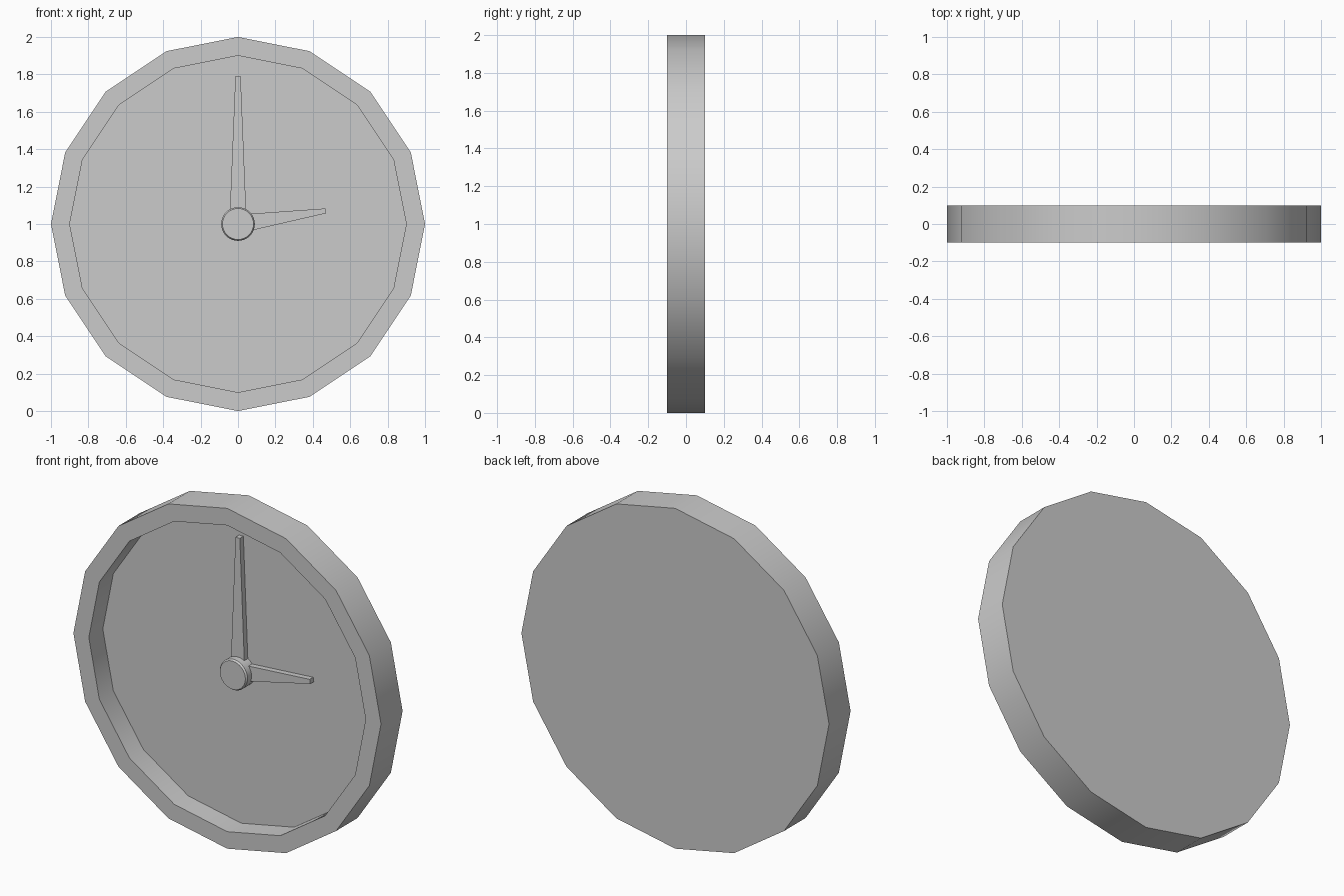
import bpy, math

if "Cube" in bpy.data.objects:
    bpy.data.objects.remove(bpy.data.objects["Cube"])


def make(name, verts, faces, smooth=True):
    mesh = bpy.data.meshes.new(name)
    mesh.from_pydata(verts, [], faces)
    mesh.update()
    obj = bpy.data.objects.new(name, mesh)
    bpy.context.collection.objects.link(obj)
    bpy.ops.object.select_all(action='DESELECT')
    obj.select_set(True)
    bpy.context.view_layer.objects.active = obj
    # consistent outward normals
    bpy.ops.object.mode_set(mode='EDIT')
    bpy.ops.mesh.select_all(action='SELECT')
    bpy.ops.mesh.normals_make_consistent(inside=False)
    bpy.ops.object.mode_set(mode='OBJECT')
    if smooth:
        bpy.ops.object.shade_smooth_by_angle(angle=math.radians(30))
    return obj


def turned(name, profile, sides):
    """Loft rings of (radius, y) around the clock axis, capped at both ends."""
    verts, faces = [], []
    for r, y in profile:
        for i in range(sides):
            a = 2 * math.pi * i / sides
            verts.append((r * math.cos(a), y, 1 + r * math.sin(a)))
    for k in range(len(profile) - 1):
        for i in range(sides):
            j = (i + 1) % sides
            faces.append((k * sides + i, k * sides + j,
                          (k + 1) * sides + j, (k + 1) * sides + i))
    last = (len(profile) - 1) * sides
    faces.append(tuple(range(sides)))
    faces.append(tuple(range(last, last + sides)))
    return make(name, verts, faces)


def hand(name, length, base, tip, angle, front, back):
    """Tapered flat bar from the hub centre; angle is clockwise from twelve."""
    outline = [(-base, 0), (base, 0), (tip, length), (-tip, length)]
    c, s = math.cos(angle), math.sin(angle)
    verts = [(u * c + v * s, y, 1 - u * s + v * c)
             for y in (front, back) for u, v in outline]
    faces = [(0, 1, 2, 3), (7, 6, 5, 4)]
    faces += [(i, (i + 1) % 4, (i + 1) % 4 + 4, i + 4) for i in range(4)]
    return make(name, verts, faces, smooth=False)


# Round case with raised rim and recessed dial
turned("clock_case", [(1, 0.1), (1, -0.1), (0.9, -0.1), (0.9, 0.03)], 16)

# Hands
hand("minute_hand", 0.79, 0.046, 0.014, 0, -0.003, 0.03)
hand("hour_hand", 0.475, 0.05, 0.013, math.radians(81.5), -0.003, 0.03)

# Centre hub
turned("hub", [(0.09, 0.03), (0.09, -0.04), (0.083, -0.05)], 32)
